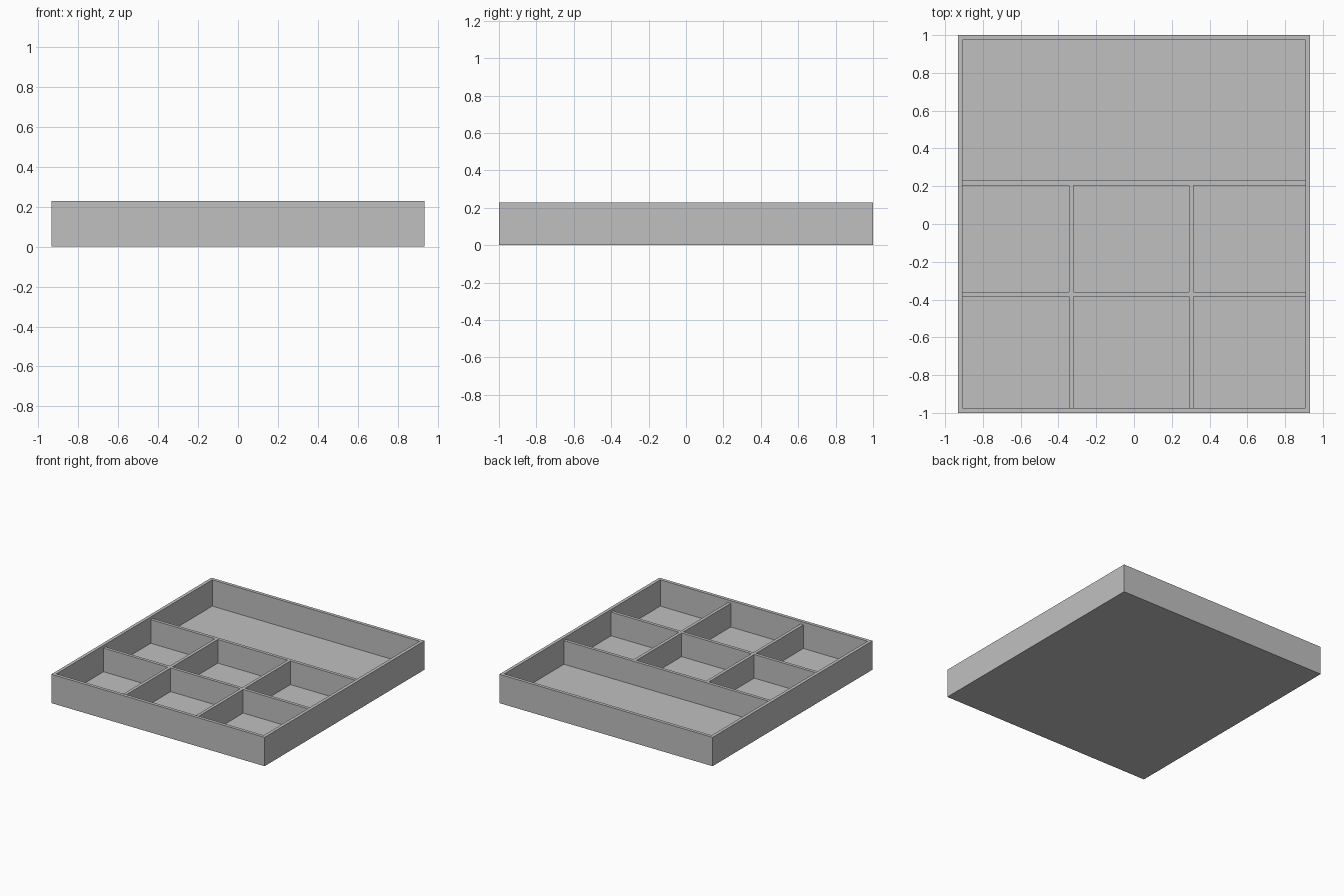
import bpy
import bmesh
from mathutils import Matrix, Vector

if "Cube" in bpy.data.objects:
    bpy.data.objects.remove(bpy.data.objects["Cube"])

HX, HY, H = 0.933, 1.0, 0.228   # outer half sizes and height
WALL, FLOOR = 0.026, 0.02
DIV_TOP = 0.207                 # dividers stop just under the rim

grey = bpy.data.materials.new("mid grey")
grey.diffuse_color = (0.53, 0.53, 0.53, 1)
grey.use_nodes = True
grey.node_tree.nodes["Principled BSDF"].inputs["Base Color"].default_value = grey.diffuse_color


def box(name, x0, x1, y0, y1, z0, z1, edit=None):
    bm = bmesh.new()
    size = Vector((x1 - x0, y1 - y0, z1 - z0))
    mid = Vector((x0 + x1, y0 + y1, z0 + z1)) / 2
    bmesh.ops.create_cube(bm, size=1, matrix=Matrix.LocRotScale(mid, None, size))
    if edit:
        edit(bm)
    mesh = bpy.data.meshes.new(name)
    bm.to_mesh(mesh)
    bm.free()
    mesh.materials.append(grey)
    obj = bpy.data.objects.new(name, mesh)
    bpy.context.collection.objects.link(obj)
    return obj


def hollow(bm):
    # inset the top face to form the rim, then push it down to the floor
    bm.normal_update()
    top = max(bm.faces, key=lambda f: f.normal.z)
    bmesh.ops.inset_region(bm, faces=[top], thickness=WALL, use_even_offset=True)
    inner = bmesh.ops.extrude_discrete_faces(bm, faces=[top])["faces"][0]
    bmesh.ops.translate(bm, verts=inner.verts, vec=(0, 0, FLOOR - H))


# Open tray
box("tray", -HX, HX, -HY, HY, 0, H, hollow)

# Long dividers running across the tray
ix, iy = HX - WALL, HY - WALL
rows = [(-0.385, -0.36), (0.205, 0.23)]
for i, (y0, y1) in enumerate(rows):
    box(f"cross_divider_{i + 1}", -ix, ix, y0, y1, FLOOR, DIV_TOP)

# Short dividers splitting the two front rows into three cells each
for i, (x0, x1) in enumerate([(-0.345, -0.32), (0.29, 0.315)]):
    for j, (y0, y1) in enumerate([(-iy, rows[0][0]), (rows[0][1], rows[1][0])]):
        box(f"cell_divider_{i + 1}_{j + 1}", x0, x1, y0, y1, FLOOR, DIV_TOP)
